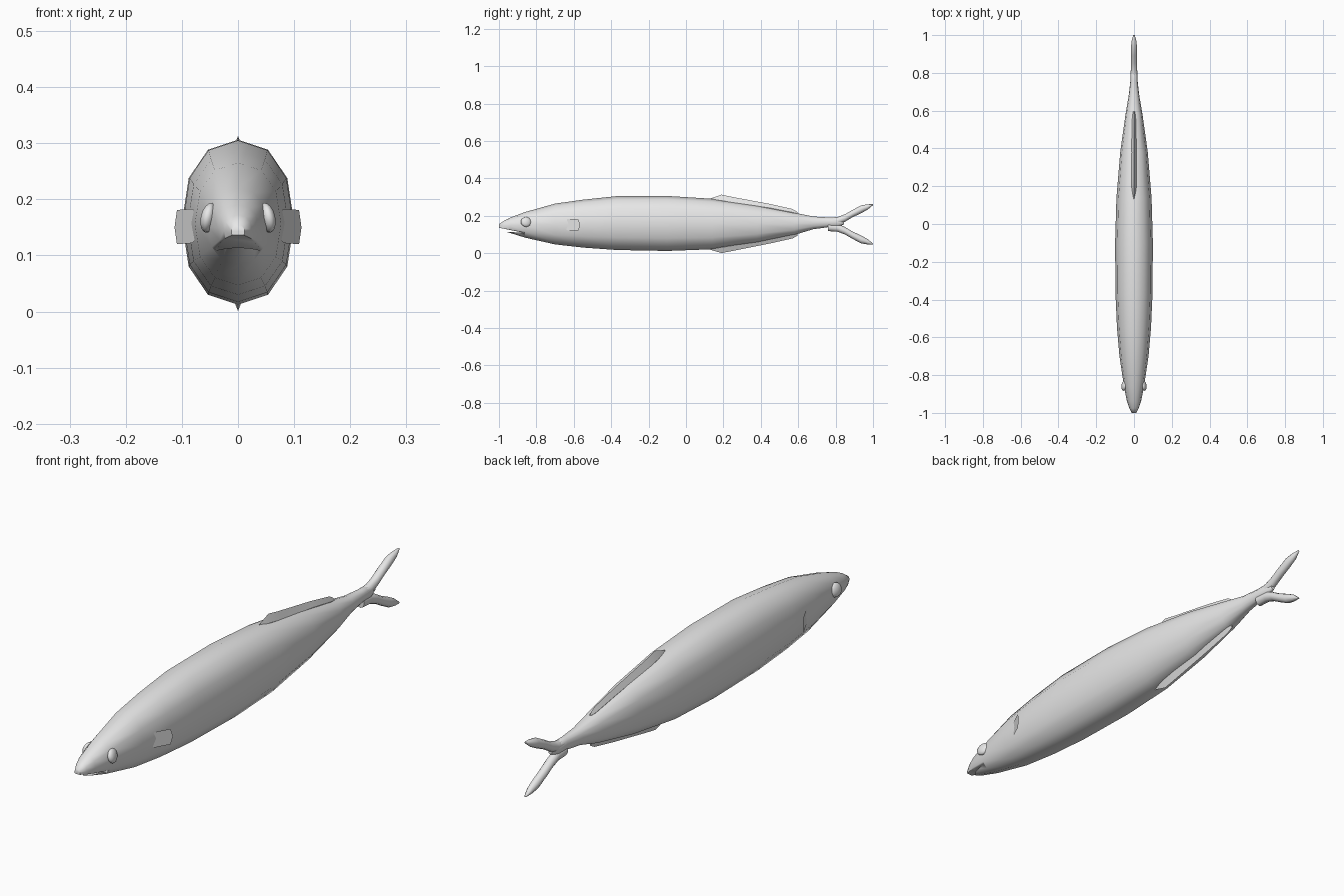
import bpy, bmesh
from math import sin, cos, pi, radians
from mathutils import Matrix

if "Cube" in bpy.data.objects:
    bpy.data.objects.remove(bpy.data.objects["Cube"])

grey = bpy.data.materials.new("pale_grey")
grey.use_nodes = True
grey.diffuse_color = (0.8, 0.8, 0.8, 1)
grey.node_tree.nodes["Principled BSDF"].inputs["Base Color"].default_value = (0.8, 0.8, 0.8, 1)


def finish(name, bm, angle=60):
    bmesh.ops.recalc_face_normals(bm, faces=bm.faces)
    mesh = bpy.data.meshes.new(name)
    bm.to_mesh(mesh)
    bm.free()
    mesh.materials.append(grey)
    obj = bpy.data.objects.new(name, mesh)
    bpy.context.collection.objects.link(obj)
    smooth(obj, angle)
    return obj


def smooth(obj, angle):
    bpy.ops.object.select_all(action='DESELECT')
    obj.select_set(True)
    bpy.context.view_layer.objects.active = obj
    bpy.ops.object.shade_smooth_by_angle(angle=radians(angle))


def power(v, p):
    return (1 if v >= 0 else -1) * abs(v) ** p


def loft(name, rows, sides=12, p=0.9, angle=60):
    """Skin oval rings given as (y, bottom, top, half width)."""
    bm = bmesh.new()
    rings = []
    for y, lo, hi, w in rows:
        ring = []
        for i in range(sides):
            a = 2 * pi * i / sides
            ring.append(bm.verts.new((w * power(sin(a), p), y,
                                      (lo + hi) / 2 + (hi - lo) / 2 * power(cos(a), p))))
        rings.append(ring)
    for a, b in zip(rings, rings[1:]):
        for i in range(sides):
            j = (i + 1) % sides
            bm.faces.new((a[i], a[j], b[j], b[i]))
    bm.faces.new(rings[0])
    bm.faces.new(rings[-1])
    return finish(name, bm, angle)


def prism(name, outline, x0, x1, angle=30):
    """Extrude a (y, z) outline along x."""
    bm = bmesh.new()
    face = bm.faces.new([bm.verts.new((x0, y, z)) for y, z in outline])
    out = bmesh.ops.extrude_face_region(bm, geom=[face])["geom"]
    bmesh.ops.translate(bm, vec=(x1 - x0, 0, 0),
                        verts=[v for v in out if isinstance(v, bmesh.types.BMVert)])
    return finish(name, bm, angle)


# Body from snout to tail root
body = loft("body", [
    (-1.0, .13, .155, .012), (-.975, .118, .172, .025), (-.94, .108, .19, .037),
    (-.86, .083, .22, .053), (-.7, .047, .265, .077), (-.55, .03, .286, .09),
    (-.37, .017, .305, .098), (-.1, .012, .306, .1), (.14, .021, .291, .093),
    (.38, .056, .256, .073), (.58, .098, .216, .045), (.68, .128, .196, .028),
    (.76, .139, .191, .019), (.81, .138, .192, .018), (.845, .155, .175, .008)])

# Mouth slit
cutter = prism("mouth_cutter", [(-1.03, .142), (-.865, .109), (-1.03, .118)], -.2, .2)
cutter.hide_render = True
cutter.hide_viewport = True
cut = body.modifiers.new("mouth", 'BOOLEAN')
cut.operation = 'DIFFERENCE'
cut.solver = 'EXACT'
cut.object = cutter
bpy.context.view_layer.objects.active = body
bpy.ops.object.modifier_apply(modifier=cut.name)
bpy.data.objects.remove(cutter)
smooth(body, 60)

# Forked tail: the lower lobe mirrors the upper about the tail axis
upper = [(.76, .145, .19, .018), (.81, .15, .193, .018), (.85, .168, .208, .018),
         (.89, .192, .231, .018), (.935, .213, .255, .017), (.97, .232, .261, .013),
         (1.0, .257, .263, .004)]
axis = .308
loft("tail_upper_lobe", upper, 10, 1)
loft("tail_lower_lobe", [(y, axis - hi, axis - lo, w) for y, lo, hi, w in upper], 10, 1)

# Long low fins on the back and belly
loft("dorsal_fin", [(.13, .285, .292, .003), (.19, .25, .313, .012), (.25, .24, .3, .013),
                    (.45, .22, .263, .012), (.57, .2, .236, .009), (.595, .205, .22, .004)],
     4, 1, 30)
loft("anal_fin", [(.13, .018, .03, .003), (.19, .001, .06, .012), (.25, .012, .07, .013),
                  (.45, .052, .1, .012), (.57, .079, .12, .009), (.595, .093, .11, .004)],
     4, 1, 30)

# Paired side fins and eyes
for side, label in ((1, "left"), (-1, "right")):
    bm = bmesh.new()
    outline = [(-.66, .135), (-.632, .122), (-.575, .12), (-.566, .15),
               (-.575, .181), (-.632, .183), (-.66, .172)]
    verts = [bm.verts.new((side * (.068 + (y + .66) * .48), y, z)) for y, z in outline]
    face = bm.faces.new(verts)
    bmesh.ops.solidify(bm, geom=[face], thickness=.007)
    finish(label + "_pectoral_fin", bm, 30)

    bm = bmesh.new()
    bmesh.ops.create_uvsphere(bm, u_segments=12, v_segments=8, radius=1)
    place = (Matrix.Translation((side * .052, -.855, .167))
             @ Matrix.Rotation(side * radians(10), 4, 'Z')
             @ Matrix.Rotation(side * radians(-12), 4, 'Y')
             @ Matrix.Diagonal((.014, .029, .027, 1)))
    bmesh.ops.transform(bm, matrix=place, verts=bm.verts)
    finish(label + "_eye", bm, 60)
